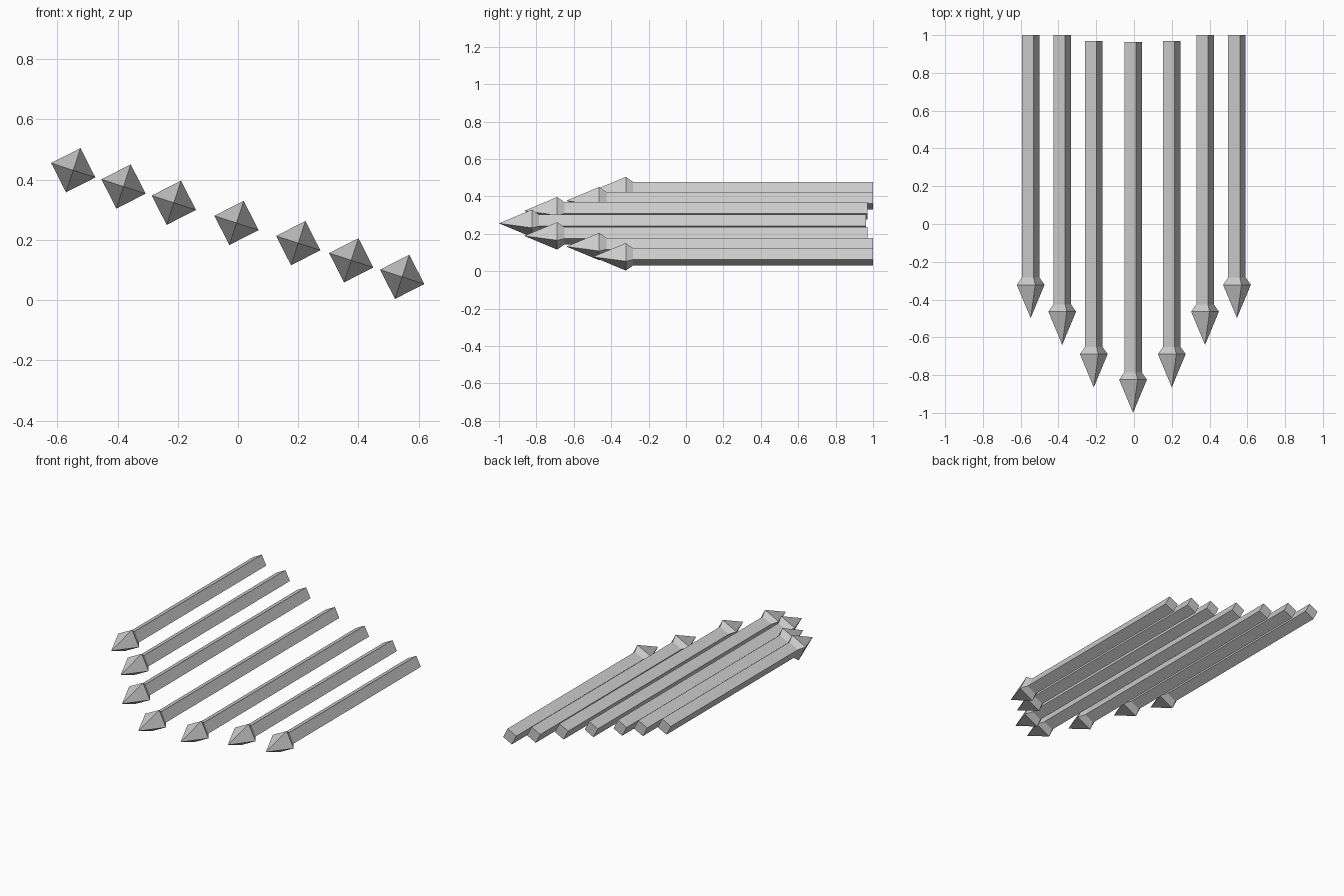
import bpy, bmesh, math

if "Cube" in bpy.data.objects:
    bpy.data.objects.remove(bpy.data.objects["Cube"])

TILT = math.radians(-18)      # the row and each square section lean together
HEAD_R, SHAFT_R = 0.0772, 0.0487

# centre x, centre z, tip y, butt y
BARS = [
    (-0.547, 0.431, -0.498, 1.0),
    (-0.380, 0.377, -0.640, 1.0),
    (-0.213, 0.323, -0.865, 0.97),
    (-0.005, 0.256, -1.000, 0.963),
    (0.200, 0.189, -0.865, 0.97),
    (0.376, 0.132, -0.640, 1.0),
    (0.545, 0.077, -0.498, 1.0),
]


def ring(bm, x, y, z, r):
    """Square cross-section across the bar."""
    angles = [TILT + i * math.pi / 2 for i in range(4)]
    return [bm.verts.new((x + r * math.cos(a), y, z + r * math.sin(a))) for a in angles]


def spear_bar(name, x, z, tip_y, end_y):
    bm = bmesh.new()
    tip = bm.verts.new((x, tip_y, z))
    rings = [ring(bm, x, y, z, r) for y, r in (
        (tip_y + 0.176, HEAD_R),      # widest part of the head
        (tip_y + 0.215, SHAFT_R),     # head meets shaft
        (end_y, SHAFT_R))]            # butt end
    for i in range(4):
        j = (i + 1) % 4
        bm.faces.new((tip, rings[0][i], rings[0][j]))
        for a, b in zip(rings, rings[1:]):
            bm.faces.new((a[i], b[i], b[j], a[j]))
    bm.faces.new(rings[-1])
    bmesh.ops.recalc_face_normals(bm, faces=bm.faces)
    mesh = bpy.data.meshes.new(name)
    bm.to_mesh(mesh)
    bm.free()
    bpy.context.collection.objects.link(bpy.data.objects.new(name, mesh))


# Seven pointed bars in a sloping row
for n, bar in enumerate(BARS, 1):
    spear_bar(f"pointed_bar_{n}", *bar)
